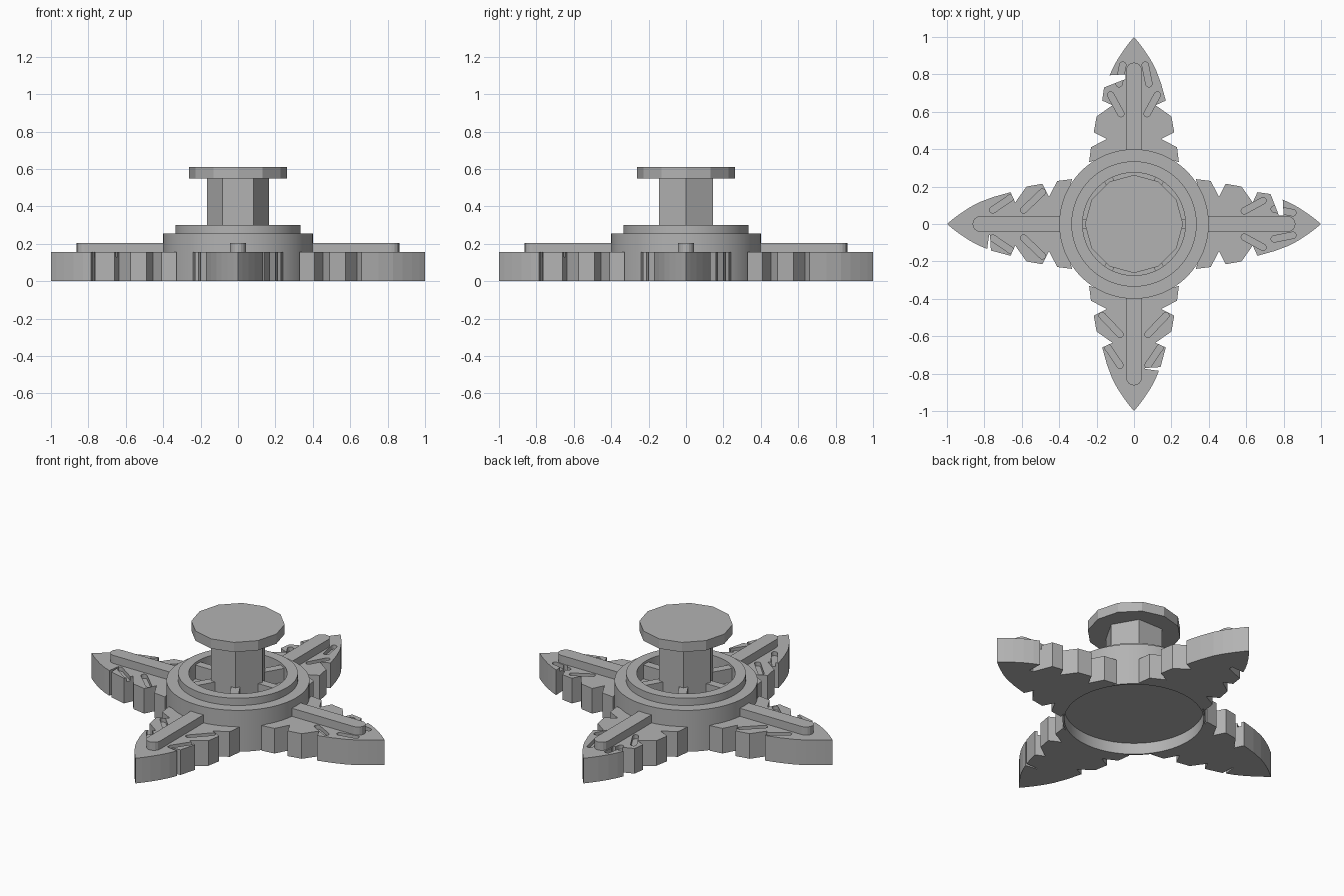
import bpy, bmesh, math
from mathutils import Matrix, Vector

if "Cube" in bpy.data.objects:
    bpy.data.objects.remove(bpy.data.objects["Cube"])

grey = bpy.data.materials.new("plain_grey")
grey.use_nodes = True
COLOUR = (0.45, 0.45, 0.45, 1)
grey.diffuse_color = COLOUR
grey.node_tree.nodes["Principled BSDF"].inputs["Base Color"].default_value = COLOUR


def finish(name, bm):
    bmesh.ops.recalc_face_normals(bm, faces=bm.faces)
    me = bpy.data.meshes.new(name)
    bm.to_mesh(me)
    bm.free()
    me.materials.append(grey)
    ob = bpy.data.objects.new(name, me)
    bpy.context.collection.objects.link(ob)
    return ob


def add_prism(bm, outline, z0, z1):
    face = bm.faces.new([bm.verts.new((x, y, z0)) for x, y in outline])
    top = bmesh.ops.extrude_face_region(bm, geom=[face])["geom"]
    verts = [v for v in top if isinstance(v, bmesh.types.BMVert)]
    bmesh.ops.translate(bm, verts=verts, vec=(0, 0, z1 - z0))


def prism(name, outline, z0, z1):
    bm = bmesh.new()
    add_prism(bm, outline, z0, z1)
    return finish(name, bm)


def polygon(radius, sides):
    return [(radius * math.cos(i * math.tau / sides), radius * math.sin(i * math.tau / sides))
            for i in range(sides)]


def capsule(a, b, radius, steps=8):
    a, b = Vector(a), Vector(b)
    heading = math.atan2(b.y - a.y, b.x - a.x)
    points = []
    for centre, start in ((b, heading - math.pi / 2), (a, heading + math.pi / 2)):
        for i in range(steps + 1):
            t = start + math.pi * i / steps
            points.append((centre.x + radius * math.cos(t), centre.y + radius * math.sin(t)))
    return points


# Hub: turned profile with a dished underside and a raised open ring
profile = [(0, .07), (.39, .07), (.39, 0), (.4, 0), (.4, .255), (.335, .255),
           (.335, .3), (.275, .3), (.275, .2), (0, .2)]
bm = bmesh.new()
verts = [bm.verts.new((r, 0, z)) for r, z in profile]
edges = [bm.edges.new(pair) for pair in zip(verts, verts[1:])]
bmesh.ops.spin(bm, geom=verts + edges, cent=(0, 0, 0), axis=(0, 0, 1),
               angle=math.tau, steps=64, use_merge=True)
bmesh.ops.remove_doubles(bm, verts=bm.verts, dist=0.0001)
hub = finish("hub", bm)
bpy.context.view_layer.objects.active = hub
hub.select_set(True)
bpy.ops.object.shade_smooth_by_angle(angle=math.radians(30))
hub.select_set(False)

# Spokes, hexagonal post and cap
for i in range(6):
    spoke = prism("spoke_%d" % (i + 1), [(.13, -.025), (.285, -.025), (.285, .025), (.13, .025)],
                  .2, .285)
    spoke.rotation_euler.z = i * math.pi / 3
prism("post", polygon(.167, 6), .19, .555)
prism("cap", polygon(.262, 12), .55, .61)

# Leaf arms: pointed blade, toothed flanks, one cut on the left flank
BLADE = [(.97, .025), (.93, .055), (.88, .088), (.83, .115)]
TEETH = [(.66, .17), (.635, .115), (.575, .2), (.49, .215), (.455, .145), (.41, .23), (.33, .24)]
WIDE_CUT = [(.795, .13), (.8, .045), (.775, .045), (.73, .16)]
THIN_CUT = [(.785, .133), (.775, .06), (.77, .06), (.765, .142)]
WIDE_VEINS = [((.69, .125), (.59, .07)), ((.85, .06), (.75, .08))]
THIN_VEINS = [((.49, .17), (.59, .075)), ((.66, .14), (.755, .075))]


def leaf(name, angle, cut, veins):
    left = BLADE + cut + TEETH
    right = BLADE + [(.75, .145)] + TEETH
    arc = [(.395 * math.cos(t), -.395 * math.sin(t)) for t in (-.5, -.25, 0, .25, .5)]
    outline = [(1, 0)] + left + arc + [(x, -y) for x, y in reversed(right)]
    blade = prism(name + "_leaf", outline, 0, .155)

    # Shallow vein grooves
    bm = bmesh.new()
    for a, b in veins:
        for side in (1, -1):
            add_prism(bm, capsule((a[0], a[1] * side), (b[0], b[1] * side), .017), .13, .2)
    cutter = finish(name + "_vein_cutter", bm)
    cutter.hide_render = True
    cutter.hide_viewport = True
    cutter.display_type = 'WIRE'
    mod = blade.modifiers.new("veins", 'BOOLEAN')
    mod.operation = 'DIFFERENCE'
    mod.solver = 'EXACT'
    mod.use_self = True
    mod.object = cutter

    # Raised midrib
    rib = prism(name + "_midrib", capsule((.35, 0), (.82, 0), .043), .15, .205)
    for ob in (blade, cutter, rib):
        ob.matrix_world = Matrix.Rotation(angle, 4, 'Z')


for i, name in enumerate(("left", "back", "right", "front")):
    if i < 2:
        leaf(name, i * math.pi / 2, WIDE_CUT, WIDE_VEINS)
    else:
        leaf(name, i * math.pi / 2, THIN_CUT, THIN_VEINS)
